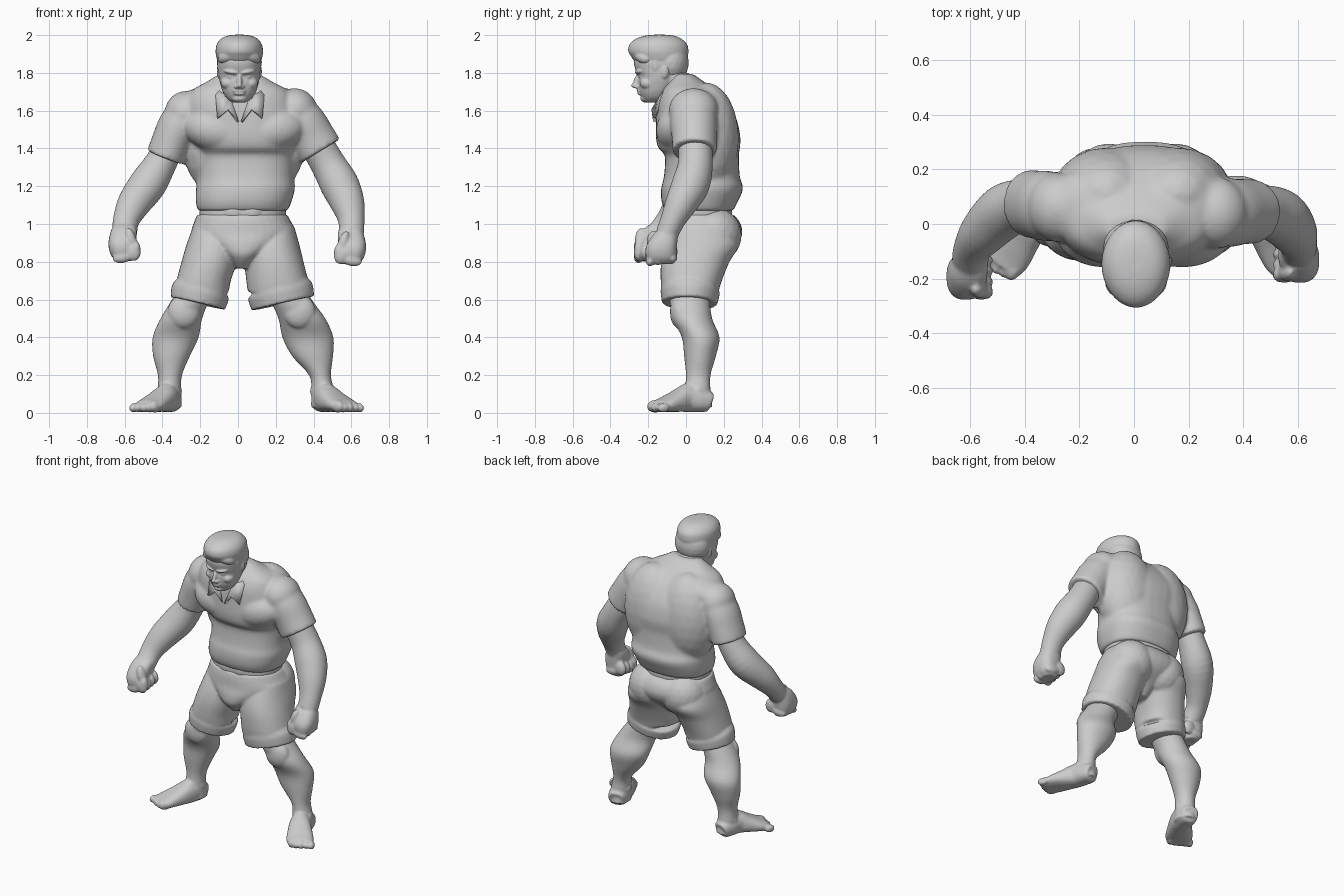
import bpy, bmesh, math
from mathutils import Vector, Matrix, Euler


def loft(bm, keys, ref=None, p=2.0, n=36, steps=4):
    """Smooth tube through (x, y, z, half width, half depth); rings stay level without ref."""
    k = [keys[0]] + list(keys) + [keys[-1]]
    pts = []
    for i in range(1, len(k) - 2):
        for s in range(steps):
            t = s / steps
            pts.append([0.5 * (2 * b + (c - a) * t + (2 * a - 5 * b + 4 * c - d) * t * t
                        + (3 * b - a - 3 * c + d) * t ** 3)
                        for a, b, c, d in zip(k[i - 1], k[i], k[i + 1], k[i + 2])])
    pts.append(list(keys[-1]))
    rings = []
    for i, q in enumerate(pts):
        side, deep = Vector((1, 0, 0)), Vector((0, 1, 0))
        if ref:
            t = (Vector(pts[min(i + 1, len(pts) - 1)][:3]) - Vector(pts[max(i - 1, 0)][:3])).normalized()
            deep = Vector(ref)
            deep = (deep - t * deep.dot(t)).normalized()
            side = deep.cross(t)
        ring = []
        for j in range(n):
            a = 2 * math.pi * j / n
            c, s = math.cos(a), math.sin(a)
            u = math.copysign(abs(c) ** (2 / p), c) * q[3]
            v = math.copysign(abs(s) ** (2 / p), s) * q[4]
            ring.append(bm.verts.new(Vector(q[:3]) + side * u + deep * v))
        rings.append(ring)
    for r0, r1 in zip(rings, rings[1:]):
        for j in range(n):
            bm.faces.new((r0[j], r0[(j + 1) % n], r1[(j + 1) % n], r1[j]))
    bm.faces.new(rings[0])
    bm.faces.new(rings[-1])


def stack(bm, rows, p=2.2):
    """Level loft from rows of (z, x centre, half width, y front, y back)."""
    loft(bm, [(x, (f + b) / 2, z, w, (b - f) / 2) for z, x, w, f, b in rows], p=p)


def ball(bm, loc, r, rot=(0, 0, 0)):
    m = Matrix.Translation(loc) @ Euler(rot).to_matrix().to_4x4() @ Matrix.Diagonal((*r, 1))
    bmesh.ops.create_icosphere(bm, subdivisions=3, radius=1, matrix=m)


def finish(name, bm, voxel=0.01, smooth=4):
    """Fuse overlapping volumes into one softened skin."""
    bmesh.ops.recalc_face_normals(bm, faces=bm.faces)
    me = bpy.data.meshes.new(name)
    bm.to_mesh(me)
    bm.free()
    ob = bpy.data.objects.new(name, me)
    bpy.context.collection.objects.link(ob)
    for f in me.polygons:
        f.use_smooth = True
    if voxel:
        m = ob.modifiers.new("fuse", 'REMESH')
        m.mode, m.voxel_size, m.use_smooth_shade = 'VOXEL', voxel, True
        m = ob.modifiers.new("soften", 'SMOOTH')
        m.factor, m.iterations = 0.5, smooth
    return ob


# shirt: trunk, broad chest, back, neck slope, shoulders and sleeves
bm = bmesh.new()
stack(bm, [(1.07, .025, .238, -.11, .25), (1.12, .03, .254, -.13, .275), (1.19, .04, .262, -.132, .303),
           (1.25, .043, .254, -.117, .285), (1.36, .045, .257, -.112, .28), (1.4, .042, .268, -.145, .285),
           (1.46, .035, .285, -.16, .288), (1.56, .02, .305, -.158, .266), (1.65, .01, .285, -.15, .212),
           (1.71, .01, .25, -.125, .15), (1.75, .008, .18, -.095, .1), (1.795, .007, .105, -.06, .035)], p=2.4)
for s in (-1, 1):
    ball(bm, (.035 + s * .14, -.035, 1.495), (.185, .125, .12), (0, s * -.2, 0))
    ball(bm, (.03 + s * .13, .11, 1.45), (.2, .17, .3))
    ball(bm, (.012 + s * .17, .06, 1.65), (.19, .14, .088), (0, s * .25, 0))
ball(bm, (-.275, .06, 1.585), (.115, .128, .12))
ball(bm, (.3, .04, 1.6), (.12, .132, .12))
loft(bm, [(-.25, .06, 1.64, .085, .11), (-.31, .065, 1.53, .108, .128), (-.35, .07, 1.44, .106, .126),
          (-.385, .075, 1.352, .103, .123)], ref=(0, 1, 0))
loft(bm, [(.28, .04, 1.65, .085, .11), (.34, .04, 1.55, .116, .124), (.39, .045, 1.46, .122, .12),
          (.435, .045, 1.385, .123, .118)], ref=(0, 1, 0))
finish("shirt", bm, 0.0095, 14)

# collar: two pointed flaps rising to the neck
bm = bmesh.new()
for s in (-1, 1):
    v = [bm.verts.new((.01 + s * x, y, z)) for x, y, z in
         ((.05, -.14, 1.665), (.01, -.168, 1.54), (.062, -.176, 1.605), (.118, -.168, 1.56),
          (.128, -.125, 1.68), (.095, -.1, 1.72))]
    for f in ((0, 1, 2), (0, 2, 3, 4), (0, 4, 5)):
        bm.faces.new([v[i] for i in f])
ob = finish("collar", bm, 0)
m = ob.modifiers.new("cloth", 'SOLIDIFY')
m.thickness, m.offset = .016, 0

# shorts: hips with V-shaped front, seat, thighs and rolled cuffs
bm = bmesh.new()
stack(bm, [(1.05, .022, .238, -.112, .25), (1.01, .025, .257, -.122, .285), (.95, .03, .274, -.128, .298),
           (.89, .03, .2, -.14, .27), (.83, .025, .11, -.134, .2), (.765, .02, .04, -.075, .13)])
for s in (-1, 1):
    ball(bm, (.03 + s * .12, .145, .94), (.15, .15, .15))
for s, rows in ((-1, [(.98, -.12, .12, -.07, .24), (.89, -.13, .143, -.112, .28), (.8, -.152, .147, -.132, .23),
                      (.7, -.182, .144, -.134, .19), (.64, -.193, .145, -.128, .172)]),
                (1, [(.98, .18, .12, -.07, .24), (.89, .175, .15, -.112, .28), (.8, .19, .157, -.132, .23),
                     (.7, .208, .164, -.134, .19), (.64, .218, .166, -.128, .172)])):
    stack(bm, rows)
    c, r = rows[-1][1], rows[-1][2]
    loft(bm, [(c, .024, .662, r - .003, .15), (c + s * .006, .022, .64, r + .01, .157),
              (c + s * .02, .02, .58, r + .004, .147)], ref=(0, 1, 0))
finish("shorts", bm, 0.009, 3)

# bare waist between shirt and shorts
bm = bmesh.new()
stack(bm, [(1.0, .025, .228, -.106, .245), (1.07, .025, .23, -.106, .245), (1.15, .03, .228, -.105, .245)])
for s in (-1, 1):
    ball(bm, (.025 + s * .045, -.085, 1.065), (.055, .028, .045))
finish("waist", bm)

# arms with clenched fists: forearm, palm block, curled fingers and thumb
for name, s, (ox, oy, oz), keys in (
        ("left_arm", -1, (-.6, -.192, .897),
         [(-.35, .075, 1.44, .08, .09), (-.405, .075, 1.33, .084, .09), (-.475, .045, 1.215, .098, .1),
          (-.55, -.03, 1.11, .088, .085), (-.592, -.095, 1.02, .07, .064), (-.6, -.15, .95, .066, .06)]),
        ("right_arm", 1, (.592, -.13, .88),
         [(.4, .045, 1.45, .09, .09), (.475, .05, 1.32, .092, .092), (.537, .025, 1.21, .102, .1),
          (.58, -.025, 1.11, .09, .085), (.6, -.07, 1.02, .07, .066), (.6, -.1, .95, .066, .06)])):
    bm = bmesh.new()
    loft(bm, keys, ref=(0, 1, 0))
    loft(bm, [(ox + x * s, oy + y, oz + z, w, d) for x, y, z, w, d in
              ((0, .055, .11, .045, .04), (.004, .025, .07, .068, .063), (.014, 0, 0, .072, .082),
               (.014, -.003, -.06, .06, .077), (0, 0, -.093, .042, .06))], p=2.5)
    for i in range(4):
        y = oy - .06 + i * .04
        ball(bm, (ox - s * .042, y, oz - .045 + .006 * i), (.042, .025, .05), (0, s * .3, 0))
        ball(bm, (ox + s * .01, y, oz - .073 + .006 * i), (.055, .024, .03), (0, s * .2, 0))
    ball(bm, (ox - s * .035, oy - .045, oz + .02), (.028, .034, .065), (0, s * .3, 0))
    ball(bm, (ox - s * .058, oy - .055, oz - .03), (.026, .028, .045))
    finish(name, bm, 0.0075, 4)

# legs and bare feet
for name, rows in (("left_leg", [(.7, -.2, .09, -.07, .11), (.6, -.25, .1, -.085, .125), (.5, -.3, .11, -.072, .138),
                                 (.4, -.33, .122, -.022, .177), (.3, -.352, .097, -.01, .158),
                                 (.2, -.36, .064, 0, .13), (.12, -.363, .062, -.005, .13), (.03, -.36, .064, -.01, .142)]),
                   ("right_leg", [(.7, .23, .1, -.07, .11), (.6, .28, .11, -.085, .125), (.5, .338, .124, -.072, .138),
                                  (.4, .37, .135, -.022, .177), (.3, .395, .108, -.01, .158),
                                  (.2, .434, .058, 0, .13), (.12, .448, .06, -.005, .13), (.03, .448, .062, -.01, .142)])):
    bm = bmesh.new()
    stack(bm, rows, p=2)
    s = -1 if rows[0][1] < 0 else 1
    ball(bm, (rows[2][1] - s * .012, -.035, .535), (.085, .05, .09))
    off = 0 if s < 0 else .09
    loft(bm, [(off + s * x, y, h + .004, w, h) for x, y, w, h in
              ((.354, .128, .05, .05), (.358, .11, .058, .056), (.365, .07, .066, .062), (.385, .0, .068, .07),
               (.42, -.055, .077, .055), (.462, -.115, .085, .038), (.488, -.15, .075, .03))],
         ref=(0, 0, 1), p=2.4)
    ball(bm, (off + s * .385, -.005, .1), (.055, .075, .05), (.6, 0, s * .4))
    for sx in (-1, 1):
        ball(bm, (rows[6][1] + sx * .047, .06, .115), (.02, .03, .028))
    for i, r in enumerate((.034, .028, .027, .026, .025)):
        ball(bm, (off + s * (.437 + i * .029), -.163 + i * .011 - (i in (1, 2)) * .008, r * .9 + .004),
             (r * .8, r * 1.4, r), (0, 0, s * .45))
    finish(name, bm, 0.008, 4)

# head: neck, skull, jaw and features
X = .007
bm = bmesh.new()
loft(bm, [(X, .02, 1.6, .115, .11), (X, -.03, 1.7, .1, .098), (X, -.075, 1.8, .095, .088)])
stack(bm, [(1.643, X, .035, -.215, -.15), (1.665, X, .066, -.232, -.1), (1.70, X, .088, -.247, -.07),
           (1.745, X, .102, -.254, -.04), (1.78, X, .109, -.252, -.03), (1.815, X, .112, -.267, -.02),
           (1.87, X, .114, -.275, -.01), (1.94, X, .09, -.24, -.03)], p=2.2)
for s in (-1, 1):
    ball(bm, (X + s * .042, -.242, 1.805), (.042, .027, .013), (0, s * -.15, s * .35))
    ball(bm, (X + s * .042, -.231, 1.779), (.021, .018, .011))
    ball(bm, (X + s * .055, -.195, 1.745), (.042, .05, .036), (0, 0, s * .4))
    ball(bm, (X + s * .015, -.258, 1.727), (.013, .018, .011))
    ball(bm, (X + s * .107, -.11, 1.81), (.012, .022, .04), (-.15, 0, s * .2))
ball(bm, (X, -.257, 1.758), (.015, .02, .042), (-.35, 0, 0))
ball(bm, (X, -.272, 1.733), (.014, .019, .014))
ball(bm, (X, -.246, 1.705), (.036, .014, .007))
ball(bm, (X, -.244, 1.69), (.03, .014, .008))
ball(bm, (X, -.212, 1.665), (.04, .03, .022))
finish("head", bm, 0.005, 4)

# hair: swept cap with a raised front, sideburns and short back
bm = bmesh.new()
stack(bm, [(1.84, X, .108, -.255, -.005), (1.87, X, .118, -.28, .005), (1.89, X, .123, -.293, .01),
           (1.915, X, .126, -.306, .013), (1.95, X, .12, -.3, .007), (1.978, X, .1, -.27, -.02),
           (1.995, X, .07, -.225, -.055), (2.002, X, .03, -.175, -.105)], p=1.95)
ball(bm, (X, -.085, 1.855), (.12, .1, .115))
for s in (-1, 1):
    ball(bm, (X + s * .098, -.16, 1.845), (.019, .03, .055))
    ball(bm, (X + s * .06, -.225, 1.885), (.06, .045, .035), (0, s * .35, s * .6))
finish("hair", bm, 0.006, 5)
